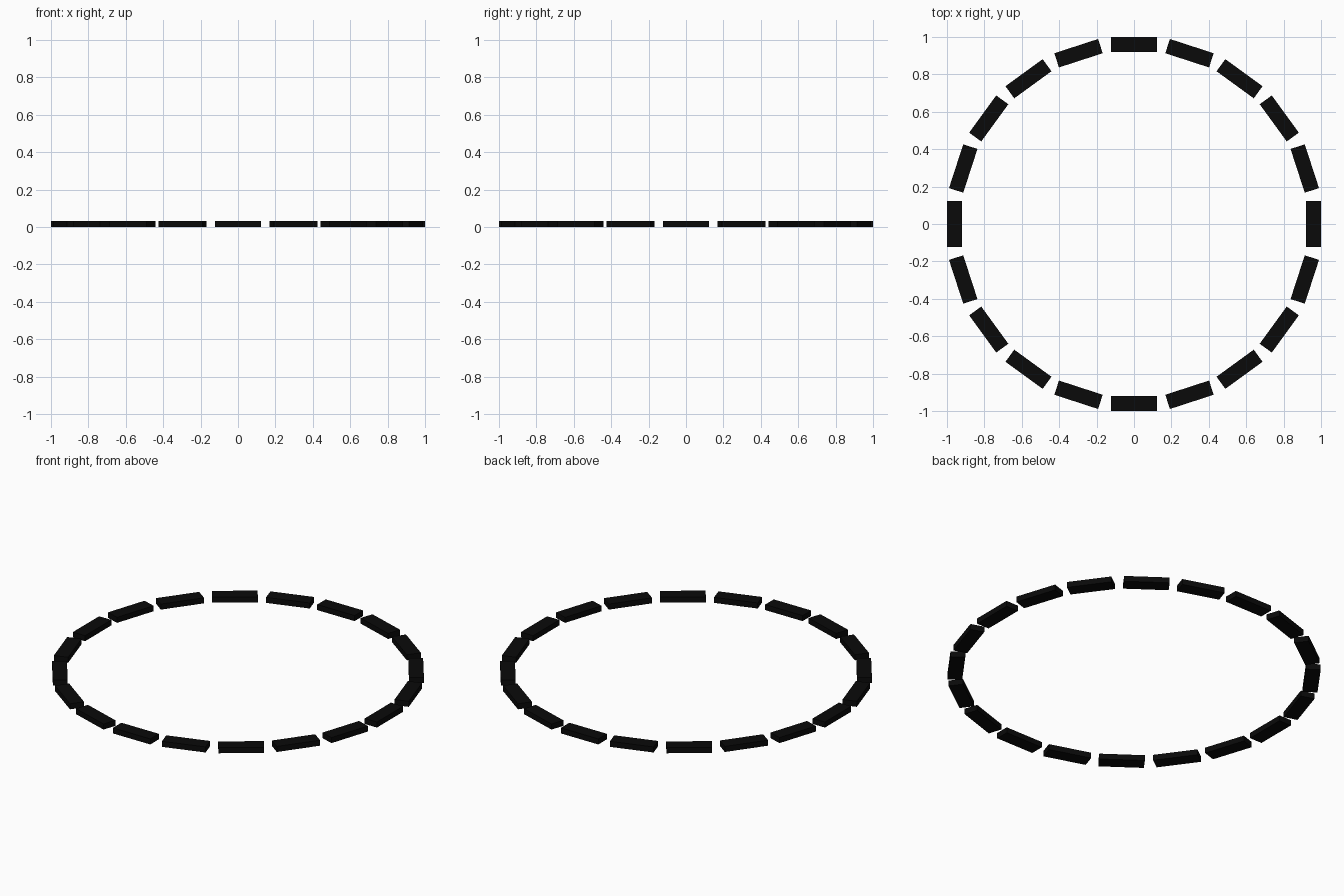
import bpy
from math import tau, sin, cos

if "Cube" in bpy.data.objects:
    bpy.data.objects.remove(bpy.data.objects["Cube"])

COUNT = 20
LENGTH, WIDTH, HEIGHT = 0.246, 0.08, 0.033
RADIUS = 1.0 - WIDTH / 2

black = bpy.data.materials.new("black")
black.diffuse_color = (0.003, 0.003, 0.003, 1)
black.use_nodes = True
black.node_tree.nodes["Principled BSDF"].inputs["Base Color"].default_value = black.diffuse_color

# Flat bars evenly spaced round a circle, each lying along the tangent
for i in range(COUNT):
    a = tau * i / COUNT
    bpy.ops.mesh.primitive_cube_add(
        size=1,
        location=(RADIUS * cos(a), RADIUS * sin(a), HEIGHT / 2),
        rotation=(0, 0, a))
    bar = bpy.context.object
    bar.name = f"ring_segment_{i + 1}"
    bar.scale = (WIDTH, LENGTH, HEIGHT)
    bar.data.materials.append(black)
